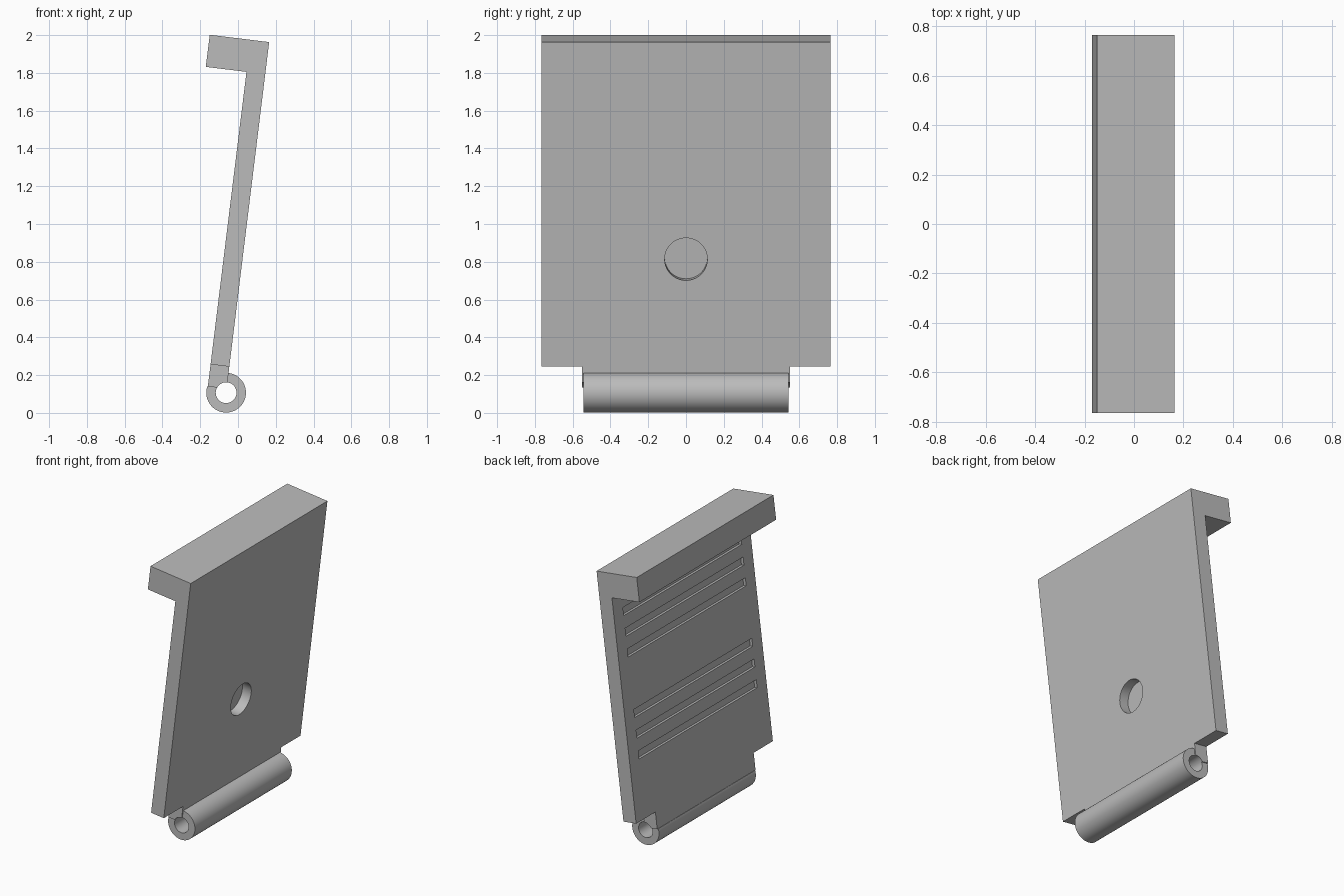
import bpy
import bmesh
from math import sin, cos, radians, asin, pi
from mathutils import Matrix, Vector

if "Cube" in bpy.data.objects:
    bpy.data.objects.remove(bpy.data.objects["Cube"])

# Local frame: u runs across the panel thickness, w up along it
TILT = Matrix.Translation((0.165, 0, 1.963)) @ Matrix.Rotation(radians(7), 4, "Y")
THICK, PANEL_END, TANG_END = 0.1, -1.731, -1.849
HOOK_BASE = -0.171
PIN_W, R_OUT, R_IN = -1.87, 0.105, 0.055

grey = bpy.data.materials.new("plain_grey")
grey.use_nodes = True
grey.diffuse_color = (0.5, 0.5, 0.5, 1)
grey.node_tree.nodes["Principled BSDF"].inputs["Base Color"].default_value = (0.5, 0.5, 0.5, 1)


def finish(name, bm):
    bmesh.ops.recalc_face_normals(bm, faces=bm.faces)
    bm.transform(TILT)
    mesh = bpy.data.meshes.new(name)
    bm.to_mesh(mesh)
    bm.free()
    mesh.materials.append(grey)
    obj = bpy.data.objects.new(name, mesh)
    bpy.context.collection.objects.link(obj)
    return obj


def extrude(name, profile, half_width):
    """Sweep a (u, w) outline along y."""
    bm = bmesh.new()
    face = bm.faces.new([bm.verts.new((u, -half_width, w)) for u, w in profile])
    swept = bmesh.ops.extrude_face_region(bm, geom=[face])["geom"]
    for v in swept:
        if isinstance(v, bmesh.types.BMVert):
            v.co.y = half_width
    return finish(name, bm)


def arc(radius, start, end, steps):
    angles = [start + (end - start) * i / steps for i in range(steps + 1)]
    return [(radius * cos(a), PIN_W + radius * sin(a)) for a in angles]


def activate(obj):
    bpy.ops.object.select_all(action="DESELECT")
    obj.select_set(True)
    bpy.context.view_layer.objects.active = obj


def cut(target, cutter):
    cutter.hide_render = True
    mod = target.modifiers.new("cut", "BOOLEAN")
    mod.operation, mod.solver, mod.object = "DIFFERENCE", "EXACT", cutter
    activate(target)
    bpy.ops.object.modifier_apply(modifier=mod.name)
    bpy.data.objects.remove(cutter)


# Panel with the overhanging lip along its top
panel = extrude("hooked_panel", [
    (0, 0), (0, PANEL_END), (-THICK, PANEL_END), (-THICK, HOOK_BASE),
    (-0.317, HOOK_BASE), (-0.317, 0)], 0.765)

# Two groups of three shallow grooves on the lip side
for group in (0.134, 0.838):
    for i in range(3):
        w = HOOK_BASE - group - 0.143 * i
        cut(panel, extrude("groove_cutter", [
            (-0.15, w - 0.028), (-0.08, w - 0.028),
            (-0.08, w + 0.028), (-0.15, w + 0.028)], 0.66))

# Blind round recess on the outer side
bm = bmesh.new()
bmesh.ops.create_cone(bm, cap_ends=True, segments=64, radius1=0.113, radius2=0.113, depth=0.14,
                      matrix=Matrix.Translation((0, 0, -1.158)) @ Matrix.Rotation(pi / 2, 4, "Y"))
cut(panel, finish("recess_cutter", bm))

# Tang that joins the panel to the hinge barrel
rise = TANG_END - PIN_W
inner_end = pi - asin(rise / R_IN)
outer_end = pi - asin(rise / R_OUT)
tang = extrude("hinge_tang", [(0, PANEL_END), (-THICK, PANEL_END), (-THICK, TANG_END)]
               + arc(R_IN, inner_end, pi / 2, 12), 0.55)

# Open barrel curling round the pin bore
barrel = extrude("hinge_barrel", arc(R_OUT, pi / 2, outer_end - 2 * pi, 56)
                 + arc(R_IN, inner_end - 2 * pi, pi / 2, 56), 0.542)

for part in (panel, tang, barrel):
    activate(part)
    bpy.ops.object.shade_smooth_by_angle(angle=radians(30))
